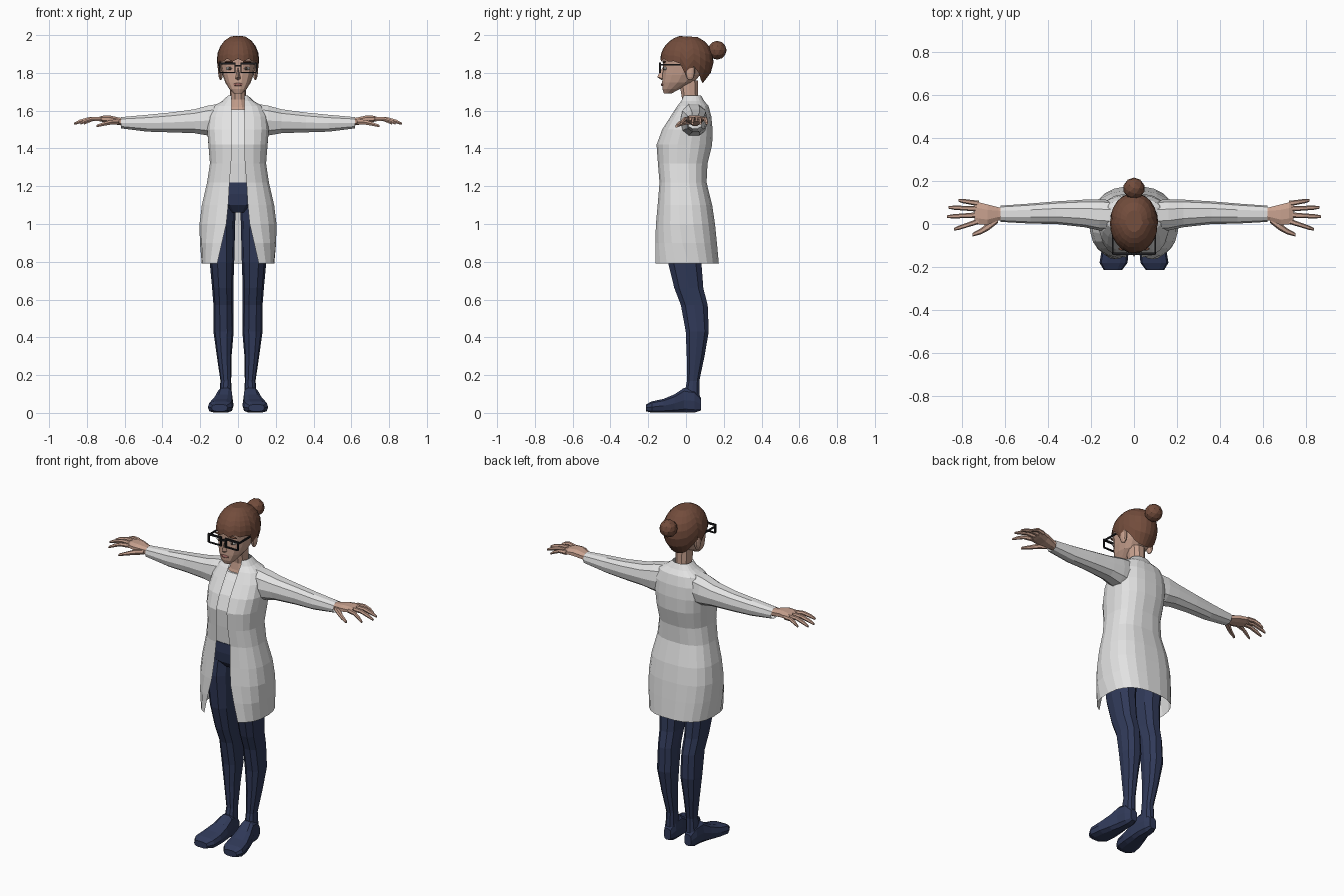
import bpy, bmesh, math
from mathutils import Matrix, Vector


def mat(name, r, g, b):
    m = bpy.data.materials.new(name)
    m.diffuse_color = (r, g, b, 1)
    return m


COAT = mat("coat white", .76, .76, .76)
SHIRT = mat("shirt white", .82, .82, .82)
NAVY = mat("navy cloth", .03, .042, .1)
SKIN = mat("skin", .58, .36, .275)
HAIR = mat("brown hair", .17, .073, .045)
BLACK = mat("black frame", .012, .012, .014)
WHITE = mat("eye white", .8, .8, .78)
IRIS = mat("dark iris", .06, .035, .025)
LIPS = mat("lips", .36, .15, .13)


def finish(bm, name, material, mirror=False):
    bmesh.ops.recalc_face_normals(bm, faces=bm.faces[:])
    me = bpy.data.meshes.new(name)
    bm.to_mesh(me)
    bm.free()
    me.materials.append(material)
    ob = bpy.data.objects.new(name, me)
    bpy.context.collection.objects.link(ob)
    if mirror:
        md = ob.modifiers.new("mirror", 'MIRROR')
        md.use_mirror_merge = False
    return ob


def skin_rings(bm, rings, closed=True, caps=(True, True)):
    vs = [[bm.verts.new(p) for p in r] for r in rings]
    n = len(vs[0])
    for a, b in zip(vs, vs[1:]):
        for i in range(n if closed else n - 1):
            j = (i + 1) % n
            bm.faces.new((a[i], a[j], b[j], b[i]))
    if caps[0]:
        bm.faces.new(vs[0])
    if caps[1]:
        bm.faces.new(vs[-1])


def spow(v, p):
    return math.copysign(abs(v) ** p, v)


def ring(axis, pos, a0, a1, b0, b1, n, p=.85):
    pts = []
    for i in range(n):
        t = 2 * math.pi * (i + .5) / n
        a = (a0 + a1) / 2 + (a1 - a0) / 2 * spow(math.sin(t), p)
        b = (b0 + b1) / 2 - (b1 - b0) / 2 * spow(math.cos(t), p)
        pts.append({'x': (pos, a, b), 'y': (a, pos, b), 'z': (a, b, pos)}[axis])
    return pts


def loft(name, material, axis, rows, n=12, mirror=False, caps=(True, True), p=.85):
    bm = bmesh.new()
    skin_rings(bm, [ring(axis, *r, n, p) for r in rows], True, caps)
    return finish(bm, name, material, mirror)


def ball(name, material, c, r, mirror=False, seg=10, rings=7):
    bm = bmesh.new()
    bmesh.ops.create_uvsphere(bm, u_segments=seg, v_segments=rings, radius=1,
                              matrix=Matrix.Translation(c) @ Matrix.Diagonal((*r, 1)))
    return finish(bm, name, material, mirror)


# open coat body: z, half width, front y, back y, half opening
coat_rows = [(.79, .192, -.178, .175, .11), (.9, .202, -.17, .165, .085),
             (1.0, .205, -.162, .155, .062), (1.1, .193, -.152, .14, .052),
             (1.22, .165, -.142, .11, .045), (1.32, .15, -.15, .115, .036),
             (1.42, .158, -.157, .14, .034), (1.5, .165, -.127, .142, .034),
             (1.57, .158, -.082, .135, .034), (1.625, .13, -.047, .12, .034),
             (1.65, .085, -.028, .098, .034), (1.68, .053, -.02, .08, .034)]
P, N = .78, 19
bm = bmesh.new()
rings = []
for z, rx, y0, y1, gap in coat_rows:
    start = math.asin((gap / rx) ** (1 / P))
    row = []
    for i in range(N + 1):
        t = start + (2 * math.pi - 2 * start) * i / N
        row.append((rx * spow(math.sin(t), P),
                    (y0 + y1) / 2 - (y1 - y0) / 2 * spow(math.cos(t), P), z))
    rings.append(row)
skin_rings(bm, rings, False, (False, False))
finish(bm, "coat_body", COAT)

# sleeves
loft("sleeve", COAT, 'x', [(.1, -.03, .11, 1.46, 1.64), (.16, -.03, .115, 1.465, 1.63),
                           (.23, -.015, .113, 1.478, 1.61), (.36, 0, .105, 1.483, 1.592),
                           (.48, .002, .095, 1.487, 1.58), (.62, .01, .085, 1.505, 1.567)],
     10, True, (False, False))

# shirt follows the coat, slightly inside
loft("shirt", SHIRT, 'z', [(1.21, -.14, .14, -.127, .095), (1.32, -.135, .135, -.137, .1),
                           (1.42, -.14, .14, -.143, .125), (1.5, -.145, .145, -.113, .125),
                           (1.57, -.13, .13, -.068, .12), (1.605, -.1, .1, -.042, .1)], 16)

# trousers: pelvis, legs and feet
loft("pelvis", NAVY, 'z', [(1.06, -.07, .07, -.085, .07), (1.1, -.15, .15, -.12, .11),
                           (1.16, -.155, .155, -.13, .115), (1.22, -.145, .145, -.131, .098)], 14)
loft("leg", NAVY, 'z', [(1.12, .012, .15, -.11, .1), (1.0, .015, .165, -.12, .11),
                        (.8, .02, .15, -.1, .085), (.66, .025, .137, -.065, .095),
                        (.57, .025, .13, -.03, .118), (.43, .023, .13, -.004, .123),
                        (.3, .034, .112, .002, .1), (.17, .036, .093, .004, .072),
                        (.08, .034, .1, -.015, .075)], 10, True)
loft("foot", NAVY, 'y', [(.08, .045, .09, .012, .08), (.045, .032, .105, 0, .125),
                         (-.01, .028, .112, 0, .135), (-.06, .025, .13, 0, .1),
                         (-.12, .024, .15, 0, .075), (-.18, .03, .16, 0, .062),
                         (-.213, .055, .14, .008, .045)], 10, True, p=.65)

# hands
loft("palm", SKIN, 'x', [(.57, .022, .074, 1.518, 1.555), (.63, .014, .08, 1.522, 1.565),
                         (.68, -.008, .094, 1.533, 1.576), (.72, -.005, .104, 1.54, 1.574),
                         (.74, .004, .1, 1.545, 1.566)], 8, True)
fingers = [("little_finger", .095, .11, .815), ("ring_finger", .07, .077, .86),
           ("middle_finger", .042, .034, .868), ("index_finger", .013, -.025, .835)]
for name, ya, yb, tip in fingers:
    rows = []
    for f, zc, r in [(0, 1.556, .013), (.45, 1.557, .011), (.8, 1.543, .01), (1, 1.531, .006)]:
        y = ya + (yb - ya) * f
        rows.append((.72 + (tip - .72) * f, y - r, y + r, zc - r, zc + r))
    loft(name, SKIN, 'x', rows, 6, True)
loft("thumb", SKIN, 'x', [(.63, .005, .04, 1.525, 1.555), (.675, -.03, .008, 1.524, 1.553),
                          (.71, -.048, -.02, 1.519, 1.541), (.75, -.058, -.042, 1.511, 1.525)],
     6, True)

# neck and head
loft("neck", SKIN, 'z', [(1.57, -.09, .09, -.045, .09), (1.62, -.058, .058, -.028, .08),
                         (1.66, -.042, .042, -.022, .066), (1.76, -.045, .045, -.04, .065)], 10)
loft("head", SKIN, 'z', [(1.692, -.024, .024, -.118, -.075), (1.715, -.046, .046, -.126, -.03),
                         (1.75, -.068, .068, -.128, .04), (1.79, -.082, .082, -.126, .08),
                         (1.83, -.09, .09, -.124, .11), (1.88, -.095, .095, -.127, .12),
                         (1.93, -.085, .085, -.105, .11), (1.97, -.055, .055, -.06, .07)], 14)
ball("ear", SKIN, (.092, .022, 1.808), (.014, .026, .047), True)
bm = bmesh.new()
v = [bm.verts.new(c) for c in [(0, -.12, 1.835), (-.019, -.115, 1.768), (.019, -.115, 1.768),
                               (0, -.153, 1.778), (0, -.13, 1.762)]]
for f in [(0, 1, 3), (0, 3, 2), (1, 4, 3), (3, 4, 2), (0, 2, 4, 1)]:
    bm.faces.new([v[i] for i in f])
finish(bm, "nose", SKIN)

# facial details
ball("eye", WHITE, (.043, -.109, 1.823), (.021, .011, .009), True)
ball("iris", IRIS, (.043, -.117, 1.823), (.008, .006, .008), True)
ball("eyebrow", HAIR, (.047, -.115, 1.858), (.026, .009, .005), True)
ball("mouth", LIPS, (0, -.124, 1.738), (.026, .008, .009))

# hair cap with uneven lower edge (front to back heights) and bun
edge = [1.875, 1.86, 1.875, 1.86, 1.862, 1.85, 1.775, 1.835, 1.8, 1.765, 1.752, 1.747, 1.745]
bm = bmesh.new()
rings, rows = [], 7
for k in range(1, rows + 1):
    row = []
    for i in range(24):
        t = math.radians(15 * i)
        zl = edge[i if i <= 12 else 24 - i]
        z = 2 - (2 - zl) * (k / rows) ** 1.6
        d = (z - 1.87) / (.13 if z > 1.87 else .155)
        f = math.sqrt(max(0, 1 - d * d))
        row.append((.112 * f * math.sin(t), .005 - .141 * f * math.cos(t), z))
    rings.append(row)
skin_rings(bm, rings, True, (True, False))
finish(bm, "hair_cap", HAIR)
bm = bmesh.new()
bmesh.ops.create_icosphere(bm, subdivisions=2, radius=.05,
                           matrix=Matrix.Translation((0, .165, 1.92)))
finish(bm, "hair_bun", HAIR)

# glasses: rims, bridge and temples from thin bars
bm = bmesh.new()


def bar(x0, x1, y0, y1, z0, z1):
    c = Vector((x0 + x1, y0 + y1, z0 + z1)) / 2
    bmesh.ops.create_cube(bm, size=1, matrix=Matrix.Translation(c) @
                          Matrix.Diagonal((x1 - x0, y1 - y0, z1 - z0, 1)))


bar(.012, .1, -.143, -.133, 1.845, 1.855)
bar(.016, .094, -.143, -.133, 1.8, 1.806)
bar(.012, .019, -.143, -.133, 1.8, 1.85)
bar(.092, .1, -.143, -.133, 1.803, 1.85)
bar(0, .014, -.143, -.134, 1.834, 1.843)
bar(.095, .101, -.14, .015, 1.838, 1.848)
finish(bm, "glasses", BLACK, True)
